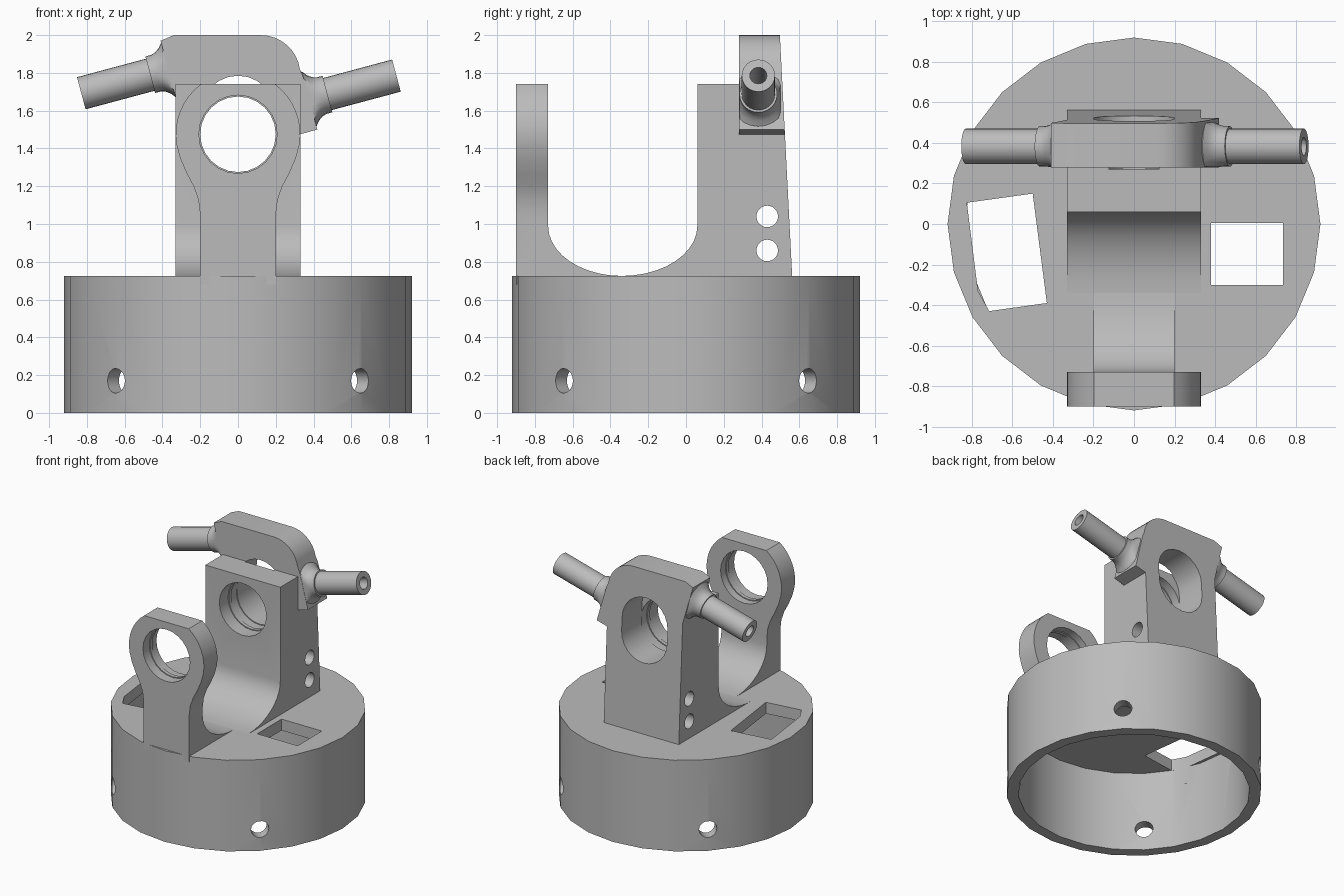
import bpy, bmesh, math
from mathutils import Vector

if "Cube" in bpy.data.objects:
    bpy.data.objects.remove(bpy.data.objects["Cube"])

SEGS = 24
GREY = (0.5, 0.5, 0.5, 1)
grey = bpy.data.materials.new("plain grey")
grey.use_nodes = True
grey.diffuse_color = GREY
grey.node_tree.nodes["Principled BSDF"].inputs["Base Color"].default_value = GREY


def finish(name, bm):
    bmesh.ops.recalc_face_normals(bm, faces=bm.faces)
    mesh = bpy.data.meshes.new(name)
    bm.to_mesh(mesh)
    bm.free()
    mesh.materials.append(grey)
    obj = bpy.data.objects.new(name, mesh)
    bpy.context.collection.objects.link(obj)
    return obj


def prism(name, outline, axis, lo, hi):
    """Extrude a 2D outline along one axis; outline keeps the other two in order."""
    def place(p, d):
        co = list(p)
        co.insert(axis, d)
        return co
    bm = bmesh.new()
    ends = [[bm.verts.new(place(p, d)) for p in outline] for d in (lo, hi)]
    n = len(outline)
    for ring in ends:
        bm.faces.new(ring)
    for i in range(n):
        j = (i + 1) % n
        bm.faces.new((ends[0][i], ends[0][j], ends[1][j], ends[1][i]))
    return finish(name, bm)


def lathe(name, start, direction, profile):
    """Turn (distance, radius) pairs about an axis, closed at both ends."""
    start, d = Vector(start), Vector(direction).normalized()
    u = d.cross(Vector((0, 1, 0) if abs(d.y) < 0.9 else (0, 0, 1))).normalized()
    v = d.cross(u)
    angles = [2 * math.pi * i / SEGS for i in range(SEGS)]
    bm = bmesh.new()
    rings = [[bm.verts.new(start + d * t + (u * math.cos(a) + v * math.sin(a)) * r)
              for a in angles] for t, r in profile]
    for a, b in zip(rings, rings[1:]):
        for i in range(SEGS):
            j = (i + 1) % SEGS
            bm.faces.new((a[i], a[j], b[j], b[i]))
    bm.faces.new(rings[0])
    bm.faces.new(rings[-1])
    return finish(name, bm)


def boolean(obj, cutters, operation="DIFFERENCE"):
    for c in cutters:
        m = obj.modifiers.new("cut", "BOOLEAN")
        m.operation, m.solver, m.object = operation, "EXACT", c
    dg = bpy.context.evaluated_depsgraph_get()
    mesh = bpy.data.meshes.new_from_object(obj.evaluated_get(dg))
    obj.modifiers.clear()
    obj.data = mesh
    for c in cutters:
        bpy.data.objects.remove(c)


def arc(cx, cy, rx, ry, a0, a1, n):
    return [(cx + rx * math.cos(math.radians(a0 + (a1 - a0) * i / n)),
             cy + ry * math.sin(math.radians(a0 + (a1 - a0) * i / n))) for i in range(n + 1)]


def back_y(z):
    """Sloping rear face shared by the post and the yoke."""
    return 0.562 - 0.051 * (z - 0.725)


DECK, SUNK, TOP, HOLE_Z = 0.725, 0.68, 1.74, 1.475

# Hollow round base with two deck windows and four diagonal screw holes
base = lathe("base_cup", (0, 0, 0), (0, 0, 1), [(0, 0.92), (DECK, 0.92)])
left_window = [(0.38, -0.3), (0.735, -0.3), (0.735, 0.005), (0.38, 0.005)]
right_window = [(-0.825, 0.105), (-0.5, 0.15), (-0.43, -0.39), (-0.715, -0.43), (-0.77, -0.33)]
boolean(base, [
    lathe("cavity", (0, 0, -0.1), (0, 0, 1), [(0, 0.835), (0.735, 0.835)]),
    prism("left_window", left_window, 2, 0.5, 0.9),
    prism("right_window", right_window, 2, 0.5, 0.9)])
boolean(base, [lathe("screw_hole", (-s, -1, 0.17), (s, 1, 0), [(0, 0.065), (3, 0.065)])
               for s in (1, -1)])

# Front arm: side profile with half the cradle curve, trimmed to a ring on a stem
arm_side = [(-0.34, SUNK), (-0.9, SUNK), (-0.9, TOP), (-0.73, TOP)]
arm_side += arc(-0.34, 0.99, 0.39, 0.265, 180, 270, 10)
arm = prism("front_arm", arm_side, 0, -0.4, 0.4)
ring_top = math.degrees(math.asin((TOP - HOLE_Z) / 0.33))
half = [(0.2, 0.6), (0.2, 1.05), (0.21, 1.13), (0.235, 1.2), (0.27, 1.265), (0.305, 1.345)]
half += arc(0, HOLE_Z, 0.33, 0.33, -10, ring_top, 8)
boolean(arm, [prism("arm_front", half + [(-x, z) for x, z in reversed(half)], 1, -1, 0)],
        "INTERSECT")
boolean(arm, [lathe("arm_bore", (0, -1, HOLE_Z), (0, 1, 0),
                    [(0, 0.207), (0.18, 0.207), (0.18, 0.2), (0.21, 0.2),
                     (0.21, 0.207), (0.5, 0.207)])])


def slot():
    outline = arc(0, HOLE_Z + 0.11, 0.2, 0.2, 0, 180, 12) + arc(0, HOLE_Z, 0.2, 0.2, 180, 360, 12)
    return prism("slot", outline, 1, 0.27, 0.8)


# Rear post with the other half of the cradle, bearing bore and side holes
post_side = arc(-0.34, 0.99, 0.4, 0.265, 270, 360, 10)
post_side += [(0.06, TOP), (back_y(TOP), TOP), (back_y(SUNK), SUNK), (-0.34, SUNK)]
post = prism("rear_post", post_side, 0, -0.33, 0.33)
boolean(post, [slot()] + [
    lathe("side_hole", (-1, 0.43, z), (1, 0, 0), [(0, 0.057), (2, 0.057)]) for z in (0.86, 1.04)])
boolean(post, [lathe("post_bore", (0, 0, HOLE_Z), (0, 1, 0),
                     [(0, 0.207), (0.17, 0.207), (0.17, 0.2), (0.2, 0.2),
                      (0.2, 0.207), (0.275, 0.207)])])

# Yoke on top of the post, with tilted ends and a sloping back
yoke_outline = [(-0.33, 1.45), (-0.33, 1.67), (-0.41, 1.97), (-0.34, 2.0)]
yoke_outline += arc(0.12, 1.79, 0.21, 0.21, 90, 8, 8)
yoke_outline += [(0.345, 1.78), (0.42, 1.5), (0.33, 1.475), (0.33, 1.45)]
yoke = prism("yoke", yoke_outline, 1, 0.28, 0.6)
for vert in yoke.data.vertices:
    if vert.co.y > 0.4:
        vert.co.y = back_y(vert.co.z)
boolean(yoke, [slot()])

# Two tilted hollow pins with flared collars, trimmed to the yoke thickness
tube = [(-0.04, 0.15), (0, 0.15), (0.02, 0.125), (0.045, 0.107), (0.07, 0.1), (0.1, 0.1),
        (0.1, 0.088), (0.478, 0.088), (0.478, 0.045), (0.05, 0.045)]
tilt = math.radians(15)
for name, s, x, z in (("left_pin", 1, 0.377, 1.662), ("right_pin", -1, -0.368, 1.816)):
    pin = lathe(name, (x, 0.383, z), (s * math.cos(tilt), 0, s * math.sin(tilt)), tube)
    for vert in pin.data.vertices:
        vert.co.y = min(max(vert.co.y, 0.282), 0.5)

# Smooth round walls, keep machined edges crisp
for obj in bpy.context.scene.objects:
    obj.select_set(obj.type == "MESH")
bpy.context.view_layer.objects.active = base
bpy.ops.object.shade_smooth_by_angle(angle=math.radians(30))
